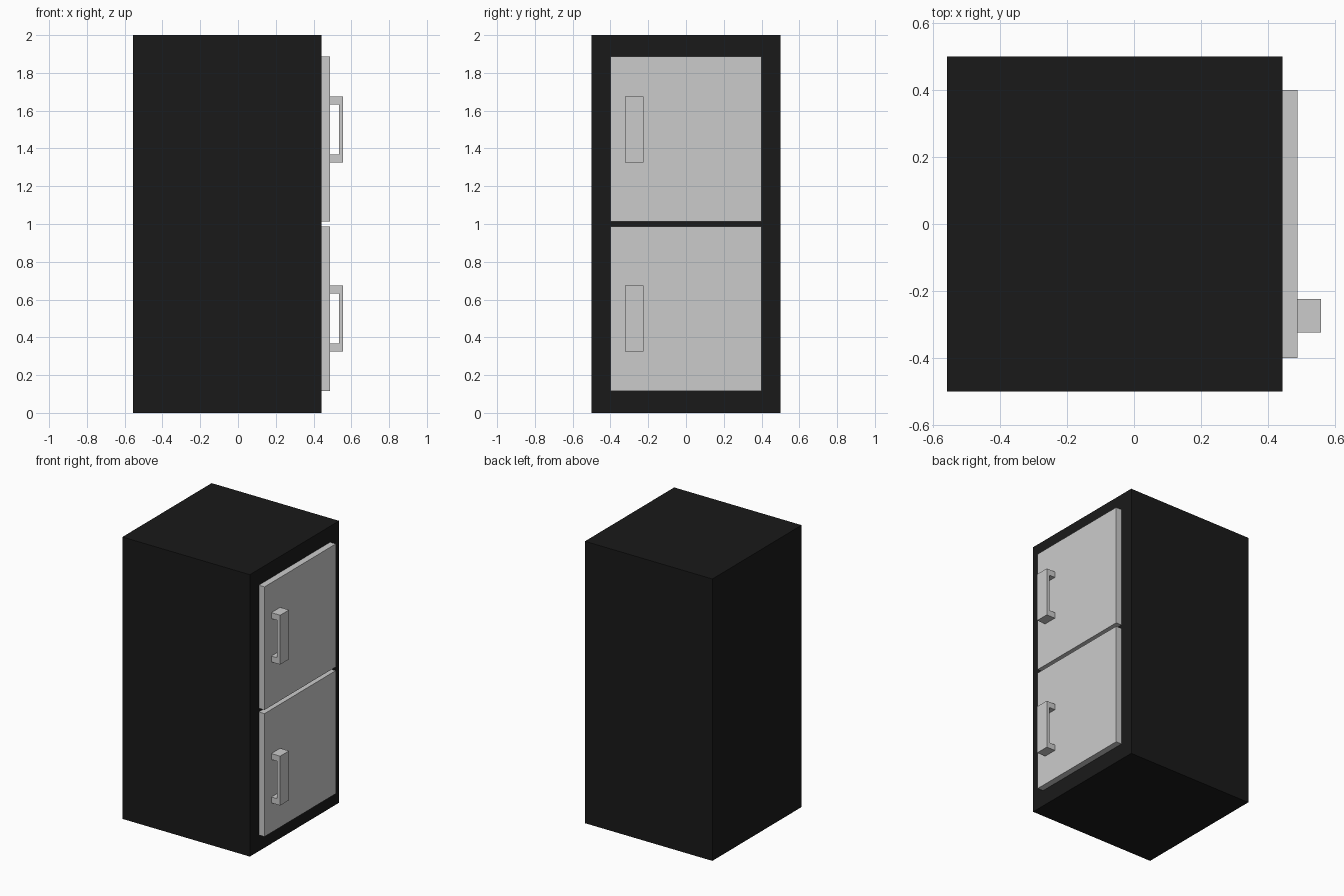
import bpy
import bmesh

if "Cube" in bpy.data.objects:
    bpy.data.objects.remove(bpy.data.objects["Cube"])

BACK, FACE, DOOR, FRONT = -0.557, 0.443, 0.488, 0.557


def extrude_profile(name, profile, y0, y1, mat=None):
    """Extrude an x-z outline from y0 to y1."""
    bm = bmesh.new()
    face = bm.faces.new([bm.verts.new((x, y0, z)) for x, z in profile])
    ext = bmesh.ops.extrude_face_region(bm, geom=[face], use_keep_orig=True)
    verts = [g for g in ext["geom"] if isinstance(g, bmesh.types.BMVert)]
    bmesh.ops.translate(bm, verts=verts, vec=(0, y1 - y0, 0))
    bmesh.ops.recalc_face_normals(bm, faces=bm.faces)
    mesh = bpy.data.meshes.new(name)
    bm.to_mesh(mesh)
    bm.free()
    obj = bpy.data.objects.new(name, mesh)
    bpy.context.collection.objects.link(obj)
    if mat:
        mesh.materials.append(mat)
    return obj


def rect(x0, x1, z0, z1):
    return [(x0, z0), (x1, z0), (x1, z1), (x0, z1)]


black = bpy.data.materials.new("black")
black.diffuse_color = (0.01, 0.01, 0.01, 1)
black.use_nodes = True
black.node_tree.nodes["Principled BSDF"].inputs["Base Color"].default_value = black.diffuse_color

# Cabinet body
extrude_profile("cabinet", rect(BACK, FACE, 0, 2), -0.5, 0.5, black)

# Two doors, each with a bracket handle
for label, z0, z1, hz in (("lower", 0.115, 0.988, 0.5), ("upper", 1.014, 1.887, 1.5)):
    extrude_profile(label + "_door", rect(FACE, DOOR, z0, z1), -0.4, 0.4)
    o, i, bar = 0.175, 0.133, 0.534
    outline = [(DOOR, -o), (FRONT, -o), (FRONT, o), (DOOR, o),
               (DOOR, i), (bar, i), (bar, -i), (DOOR, -i)]
    extrude_profile(label + "_handle", [(x, hz + z) for x, z in outline], -0.323, -0.224)
